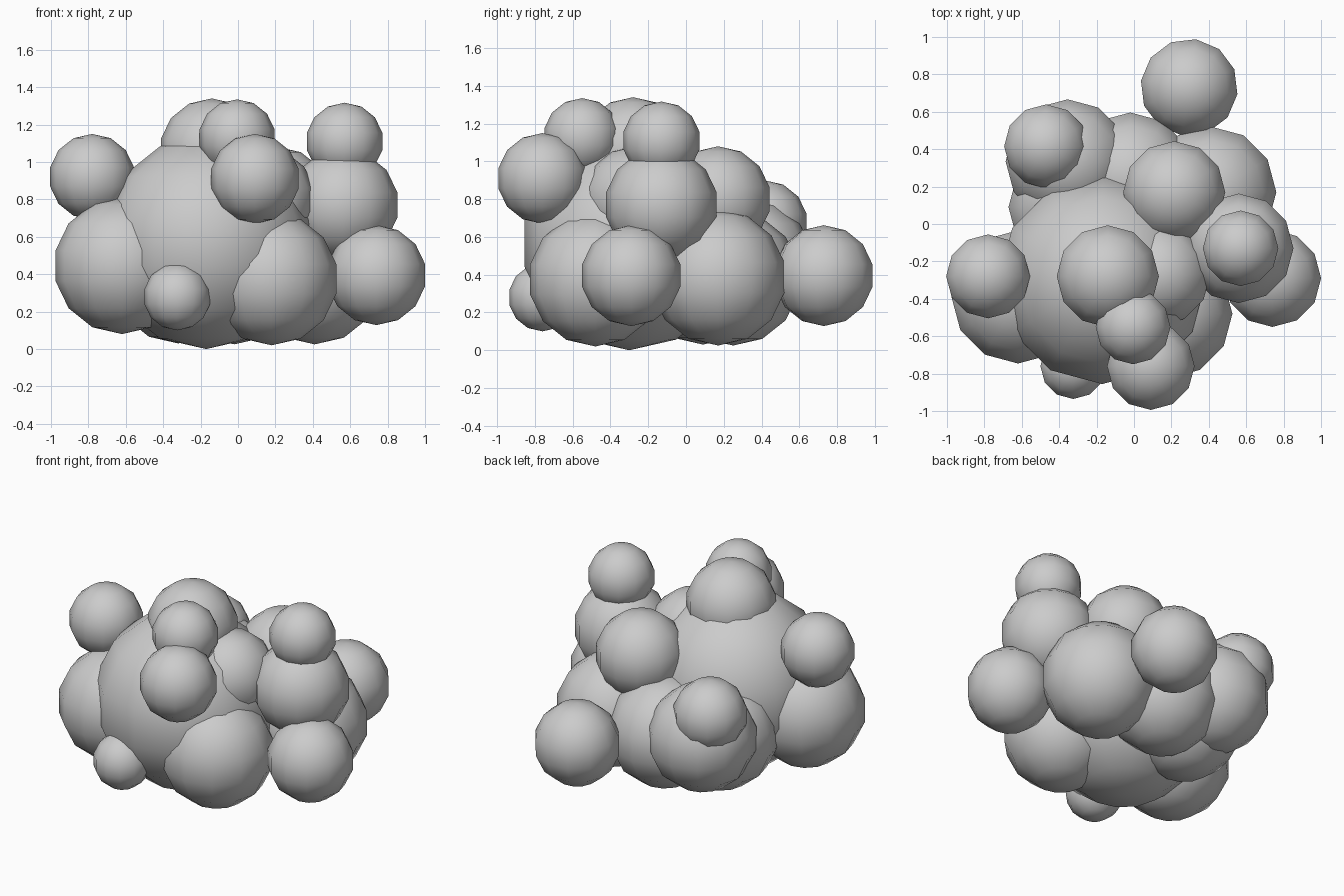
import bpy
from math import radians


def puff(name, x, y, z, r, turn=0):
    """One smooth-shaded low-poly ball of the cluster."""
    bpy.ops.mesh.primitive_uv_sphere_add(segments=12, ring_count=7, radius=r,
                                         location=(x, y, z),
                                         rotation=(0, 0, radians(turn)))
    ob = bpy.context.object
    ob.name = name
    bpy.ops.object.shade_smooth()
    return ob


# Large central body
puff("main_body", -0.17, -0.30, 0.57, 0.57)

# Lower ring of medium balls
puff("lower_left", -0.62, -0.39, 0.445, 0.365)
puff("lower_front_right", 0.18, -0.48, 0.375, 0.355)
puff("lower_right", 0.41, 0.17, 0.385, 0.36)
puff("lower_back", -0.02, 0.25, 0.38, 0.355)
puff("lower_inner_left", -0.32, 0.09, 0.39, 0.36)
puff("back_left", -0.355, 0.335, 0.46, 0.34)

# Upper medium balls
puff("upper_right", 0.56, -0.13, 0.77, 0.30)
puff("upper_back", 0.215, 0.17, 0.80, 0.28)
puff("upper_inner", 0.135, -0.27, 0.80, 0.28)
puff("crown", -0.14, -0.28, 1.06, 0.28)

# Small outer balls
puff("outer_left", -0.78, -0.28, 0.92, 0.23)
puff("outer_front_low", -0.325, -0.76, 0.28, 0.18)
puff("outer_front_high", 0.09, -0.76, 0.91, 0.24)
puff("outer_crown", -0.005, -0.55, 1.13, 0.205)
puff("outer_right_low", 0.74, -0.29, 0.395, 0.267)
puff("outer_right_high", 0.57, -0.13, 1.11, 0.207)
puff("outer_back", 0.295, 0.73, 0.395, 0.267, -8)
puff("outer_back_left", -0.47, 0.415, 0.67, 0.23)
